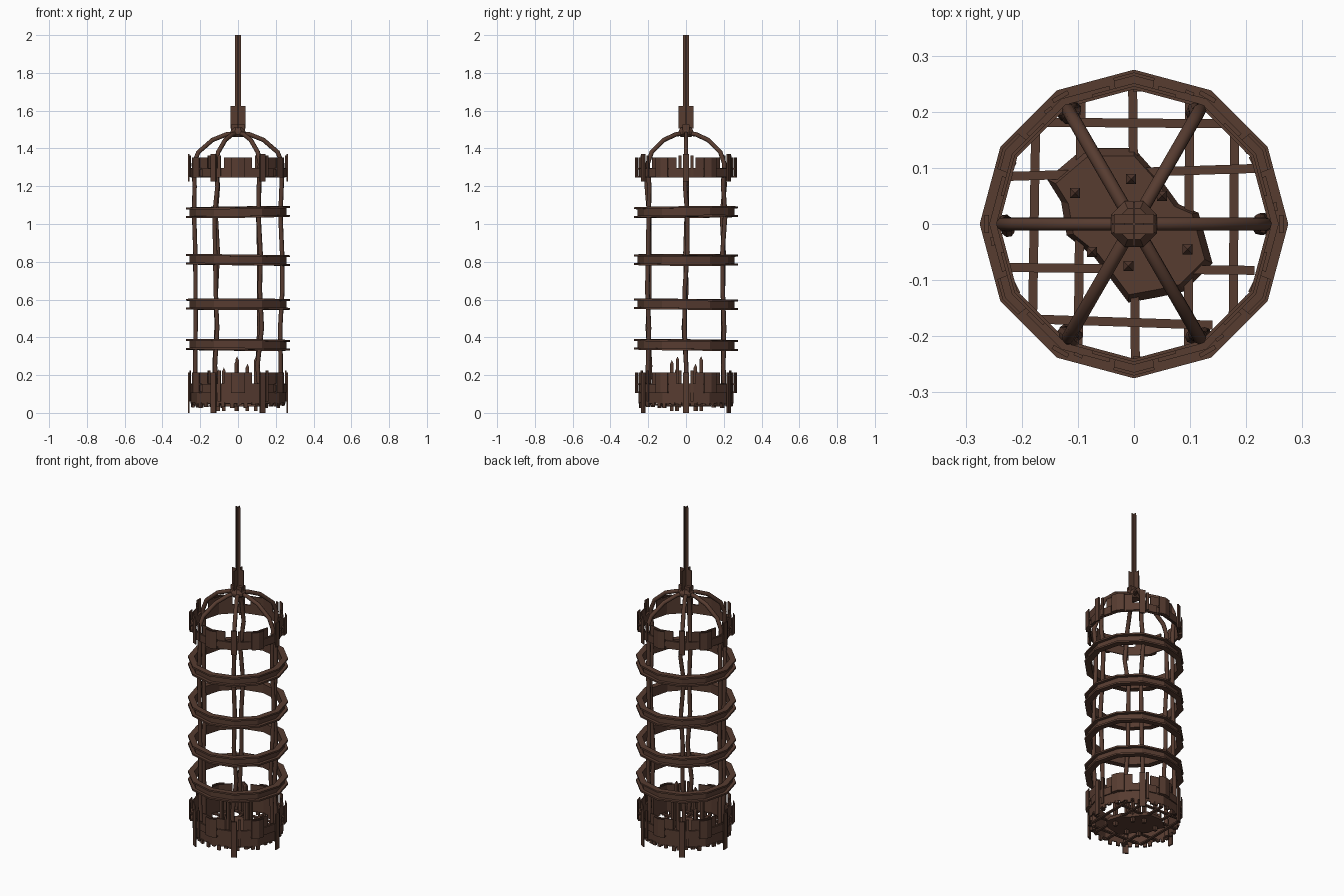
import bpy, math, random
from mathutils import Vector, Matrix

cube = bpy.data.objects.get("Cube")
if cube:
    bpy.data.objects.remove(cube, do_unlink=True)
rng = random.Random(4)


def material(name, color):
    m = bpy.data.materials.new(name)
    m.use_nodes = True
    m.diffuse_color = (*color, 1)
    bsdf = m.node_tree.nodes["Principled BSDF"]
    bsdf.inputs["Base Color"].default_value = (*color, 1)
    bsdf.inputs["Roughness"].default_value = 0.9
    return m


RUST = material("rusty brown", (0.095, 0.045, 0.03))


def build(name, verts, faces, matrix=None):
    mesh = bpy.data.meshes.new(name)
    mesh.from_pydata([tuple(v) for v in verts], [], faces)
    mesh.materials.append(RUST)
    if matrix:
        mesh.transform(matrix)
    ob = bpy.data.objects.new(name, mesh)
    bpy.context.collection.objects.link(ob)
    return ob


def box(name, center, size, turn=0.0):
    """Box centred on a point, turned about z in degrees."""
    verts = [(x * size[0], y * size[1], z * size[2])
             for x in (-.5, .5) for y in (-.5, .5) for z in (-.5, .5)]
    faces = [(0, 1, 3, 2), (4, 6, 7, 5), (0, 4, 5, 1), (2, 3, 7, 6), (0, 2, 6, 4), (1, 5, 7, 3)]
    turn_m = Matrix.Rotation(math.radians(turn), 4, 'Z')
    return build(name, verts, faces, Matrix.Translation(center) @ turn_m)


def around(angle, radius, z):
    a = math.radians(angle)
    return Vector((radius * math.cos(a), radius * math.sin(a), z))


def sweep(name, profile, start=0, end=360, tilt=(0, 0)):
    """Sweep an (r, z) profile along a twelve-sided outline."""
    closed = end - start == 360
    stops = sorted({start, end} | {a for a in range(-360, 390, 30) if start < a < end})
    if closed:
        stops.pop()
    verts, faces, n = [], [], len(profile)
    for a in stops:
        flat = math.cos(math.radians(15)) / math.cos(math.radians(a % 30 - 15))
        for r, z in profile:
            p = around(a, r * flat, z)
            p.z += p.x * tilt[0] + p.y * tilt[1]
            verts.append(p)
    for i in range(len(stops) - (not closed)):
        j = (i + 1) % len(stops)
        for k in range(n):
            m = (k + 1) % n
            faces.append((i * n + k, j * n + k, j * n + m, i * n + m))
    if not closed:
        faces += [tuple(range(n)), tuple(reversed(range(len(verts) - n, len(verts))))]
    return build(name, verts, faces)


def strip(r0, r1, z0, z1):
    return [(r0, z0), (r1, z0), (r1, z1), (r0, z1)]


def rod(name, points, radius):
    """Eight-sided bar through a list of points."""
    curve = bpy.data.curves.new(name, 'CURVE')
    curve.dimensions = '3D'
    curve.bevel_depth = radius
    curve.bevel_resolution = 2
    curve.use_fill_caps = True
    spline = curve.splines.new('POLY')
    spline.points.add(len(points) - 1)
    for sp, p in zip(spline.points, points):
        sp.co = (*p, 1)
    curve.materials.append(RUST)
    ob = bpy.data.objects.new(name, curve)
    bpy.context.collection.objects.link(ob)
    return ob


# Flanged hoops around the cage
for i, z in enumerate((0.36, 0.575, 0.81, 1.063)):
    low, high = z - 0.028, z + 0.028
    hoop = [(0.24, low), (0.275, low), (0.275, low + 0.01), (0.256, low + 0.01),
            (0.256, high - 0.01), (0.275, high - 0.01), (0.275, high), (0.24, high)]
    sweep(f"hoop_{i + 1}", hoop, tilt=(rng.uniform(-.015, .015), rng.uniform(-.015, .015)))

# Notched bands at the bottom and the top
for label, low, high, top, spike_low, spike_high in (
        ("bottom", 0.05, 0.155, 0.215, 0.0, 0.215),
        ("top", 1.245, 1.297, 1.352, 1.225, 1.37)):
    sweep(f"{label}_band", strip(0.245, 0.251, low, high))
    for k in range(6):
        middle = 30 + 60 * k
        sweep(f"{label}_battlement", strip(0.245, 0.251, high, top), middle - 18, middle + 18)
        sweep(f"{label}_clip_shelf", strip(0.25, 0.268, high - 0.05, high - 0.042),
              middle - 8, middle + 8)
        sweep(f"{label}_clip_shelf", strip(0.25, 0.268, high - 0.008, high),
              middle - 8, middle + 8)
        sweep(f"{label}_clip_plate", strip(0.264, 0.27, high - 0.05, top),
              middle - 8, middle + 8)
        # Strap and upright where each bar meets the band
        post = 60 * k
        sweep(f"{label}_strap", strip(0.25, 0.258, high - 0.047, high - 0.002),
              post - 20, post + 20)
        box(f"{label}_upright", around(post, 0.262, (spike_low + spike_high) / 2),
            (0.008, 0.032, spike_high - spike_low), post)
        box(f"{label}_spike", around(post + 7, 0.254, (low + top) / 2 + 0.01),
            (0.006, 0.016, top - low), post + 7)

# Six bent bars that curve over into the dome
for k in range(6):
    angle = 60 * k
    path = []
    for z in (0.04, 0.25, 0.45, 0.65, 0.85, 1.05, 1.2):
        path.append(around(angle + rng.uniform(-3, 3), 0.23 + rng.uniform(-.008, .006), z))
    for r, z in ((0.234, 1.32), (0.21, 1.38), (0.135, 1.445), (0.06, 1.475), (0.0, 1.48)):
        path.append(around(angle, r, z))
    rod(f"cage_bar_{k + 1}", path, 0.012)

# Hub, crossed hanger plates and crossed hanging strip
hub = [around(22.5 + 45 * i, r, z) for r, z in ((0.03, 1.46), (0.044, 1.475), (0.044, 1.49),
       (0.03, 1.51)) for i in range(8)]
hub_faces = [(8 * j + i, 8 * j + (i + 1) % 8, 8 * j + 8 + (i + 1) % 8, 8 * j + 8 + i)
             for j in range(3) for i in range(8)]
build("hub", hub, hub_faces + [tuple(range(7, -1, -1)), tuple(range(24, 32))])
box("hub_block", (0, 0, 1.512), (0.072, 0.036, 0.03))
for turn in (0, 90):
    box("hanger_plate", (0, 0, 1.565), (0.078, 0.003, 0.12), turn)
    box("hanging_strip", (0, 0, 1.8), (0.034, 0.003, 0.4), turn)

# Floor lattice of uneven slats
for y, x0, x1 in ((0.18, -.17, .17), (0.092, -.225, .225), (-0.08, -.23, .215), (-0.175, -.17, .14)):
    box("floor_slat_across", ((x0 + x1) / 2, y, 0.052), (x1 - x0, 0.016, 0.008), rng.uniform(-2, 2))
for x in (-0.178, -0.097, 0.0, 0.098, 0.178):
    length = 2 * math.sqrt(0.24 ** 2 - x * x)
    box("floor_slat_along", (x, 0, 0.044), (0.016, length, 0.008), rng.uniform(-1, 1))

# Ragged teeth below the bottom band
for i in range(40):
    drop = rng.uniform(0.012, 0.03)
    box("ragged_tooth", around(9 * i + rng.uniform(-2, 2), 0.242, 0.055 - drop / 2),
        (0.012, 0.02, drop), 9 * i)

# Broken plate on the floor
outline = [(-.155, .08), (-.09, .135), (0, .135), (.04, .09), (.08, .035), (.115, .02),
           (.14, -.07), (.09, -.12), (.045, -.13), (-.01, -.14), (-.07, -.06),
           (-.12, -.02), (-.13, .04)]
n = len(outline)
plate = [(x, y, 0.035) for x, y in outline] + [(x * .9, y * .9, 0.062) for x, y in outline]
build("floor_plate", plate, [tuple(range(n)), tuple(range(2 * n - 1, n - 1, -1))] +
      [(i, n + i, n + (i + 1) % n, (i + 1) % n) for i in range(n)])

# Pointed stakes standing on the plate
for x, y, top in ((-.105, .055, .23), (-.005, .08, .3), (.05, .05, .26),
                  (.095, -.045, .3), (-.01, -.075, .28), (-.075, -.05, .24)):
    s = 0.009
    base = [(x + i * s, y + j * s) for i, j in ((-1, -1), (1, -1), (1, 1), (-1, 1))]
    verts = [(a, b, 0.01) for a, b in base] + [(a, b, top - 0.02) for a, b in base] + [(x, y, top)]
    sides = [(i, (i + 1) % 4, 4 + (i + 1) % 4, 4 + i) for i in range(4)]
    tips = [(4 + i, 4 + (i + 1) % 4, 8) for i in range(4)]
    build("stake", verts, sides + tips + [(3, 2, 1, 0)])
